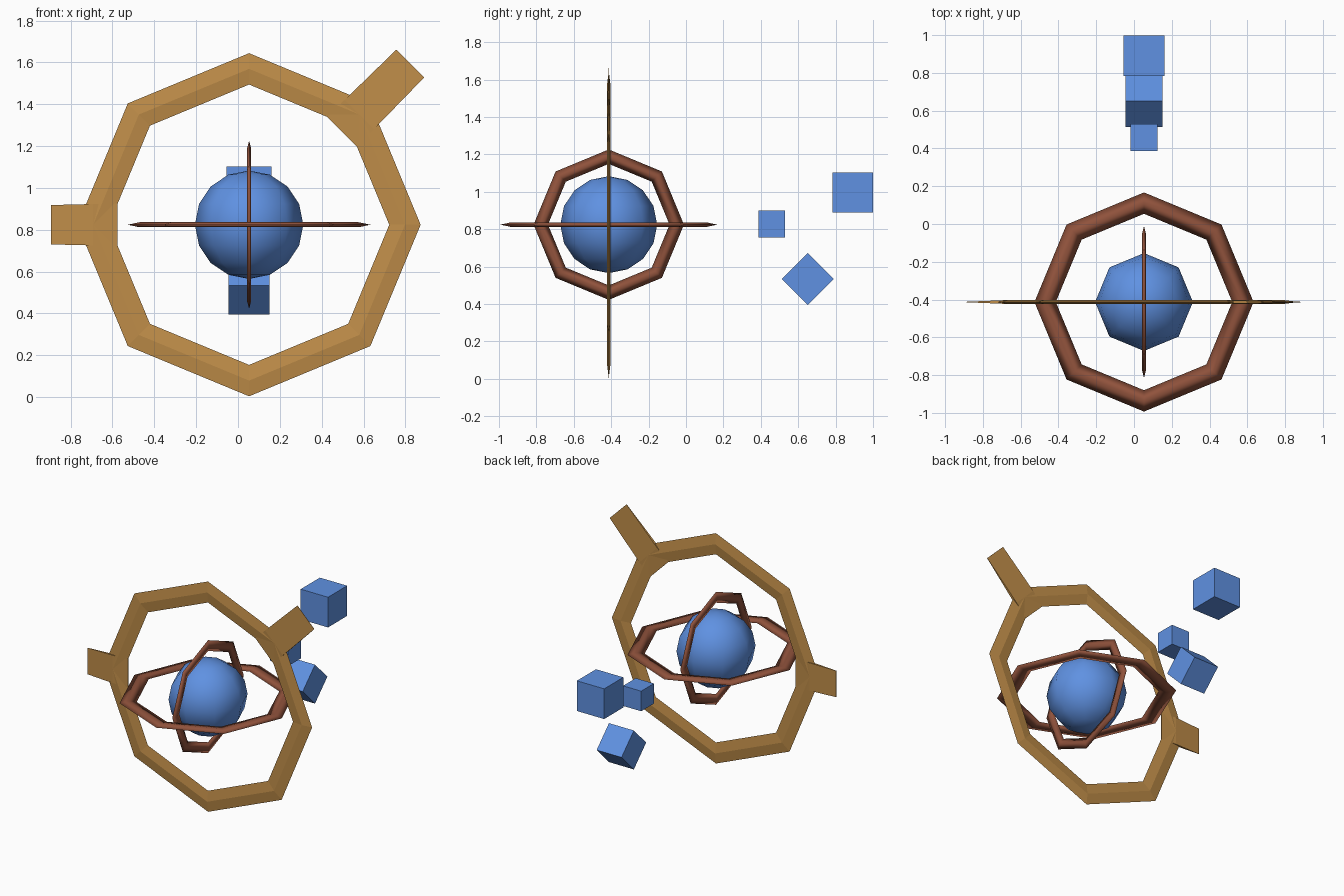
import bpy, bmesh, math
from mathutils import Matrix

if "Cube" in bpy.data.objects:
    bpy.data.objects.remove(bpy.data.objects["Cube"])

CX, CY, CZ = 0.053, -0.413, 0.824   # common centre of globe and rings


def material(name, rgb):
    m = bpy.data.materials.new(name)
    m.diffuse_color = (*rgb, 1)
    m.use_nodes = True
    m.node_tree.nodes["Principled BSDF"].inputs["Base Color"].default_value = m.diffuse_color
    return m


BLUE = material("blue", (0.115, 0.285, 0.76))
GOLD = material("gold", (0.53, 0.27, 0.067))
RUST = material("rust_brown", (0.28, 0.085, 0.045))


def finish(name, mat, smooth):
    o = bpy.context.object
    o.name = name
    o.data.materials.append(mat)
    if smooth:
        bpy.ops.object.shade_smooth()
    return o


def ring(name, outer, inner, half_thick, rot, mat, smooth):
    """Eight-sided ring with a flattened diamond cross-section."""
    minor = (outer - inner) / 2
    bpy.ops.mesh.primitive_torus_add(
        major_segments=8, minor_segments=4, major_radius=(outer + inner) / 2,
        minor_radius=minor, location=(CX, CY, CZ), rotation=rot)
    o = finish(name, mat, smooth)
    o.data.transform(Matrix.Diagonal((1, 1, half_thick / minor, 1)))
    return o


def tab(name, angle, length):
    """Thin wedge pointing out from the big ring, at an angle in the xz plane."""
    bm = bmesh.new()
    stations = [(0.629, 0.101, 0.001), (0.745, 0.099, 0.0095), (length, 0.094, 0.001)]
    loops = [[bm.verts.new((r, y, z)) for y, z in ((-w, -t), (w, -t), (w, t), (-w, t))]
             for r, w, t in stations]
    for a, b in zip(loops, loops[1:]):
        for i in range(4):
            j = (i + 1) % 4
            bm.faces.new((a[i], a[j], b[j], b[i]))
    bm.faces.new(loops[0][::-1])
    bm.faces.new(loops[-1])
    bmesh.ops.recalc_face_normals(bm, faces=bm.faces)
    me = bpy.data.meshes.new(name)
    bm.to_mesh(me)
    bm.free()
    # spin in plane, then stand the plane upright
    me.transform(Matrix.Rotation(math.pi / 2, 4, 'X') @ Matrix.Rotation(angle, 4, 'Z'))
    me.materials.append(GOLD)
    o = bpy.data.objects.new(name, me)
    o.location = (CX, CY, CZ)
    bpy.context.collection.objects.link(o)


# globe
bpy.ops.mesh.primitive_uv_sphere_add(segments=8, ring_count=8, radius=0.259,
                                     location=(CX, CY, CZ))
finish("globe", BLUE, True)

# three crossed rings
H = math.pi / 2
ring("large_front_ring", 0.82, 0.67, 0.0095, (H, 0, 0), GOLD, False)
ring("level_ring", 0.58, 0.467, 0.012, (0, 0, 0), RUST, True)
ring("upright_ring", 0.402, 0.325, 0.010, (0, H, 0), RUST, True)

# tabs on the large ring
tab("left_tab", math.pi, 0.947)
tab("upper_right_tab", math.pi / 4, 1.09)

# trailing cubes: y, z, size, tilt about x
for name, y, z, size, tilt in (("large_cube", 0.891, 0.996, 0.215, 0),
                               ("small_cube", 0.459, 0.827, 0.143, 0),
                               ("tilted_cube", 0.651, 0.533, 0.196, math.pi / 4)):
    bpy.ops.mesh.primitive_cube_add(size=size, location=(CX, y, z), rotation=(tilt, 0, 0))
    finish(name, BLUE, False)
